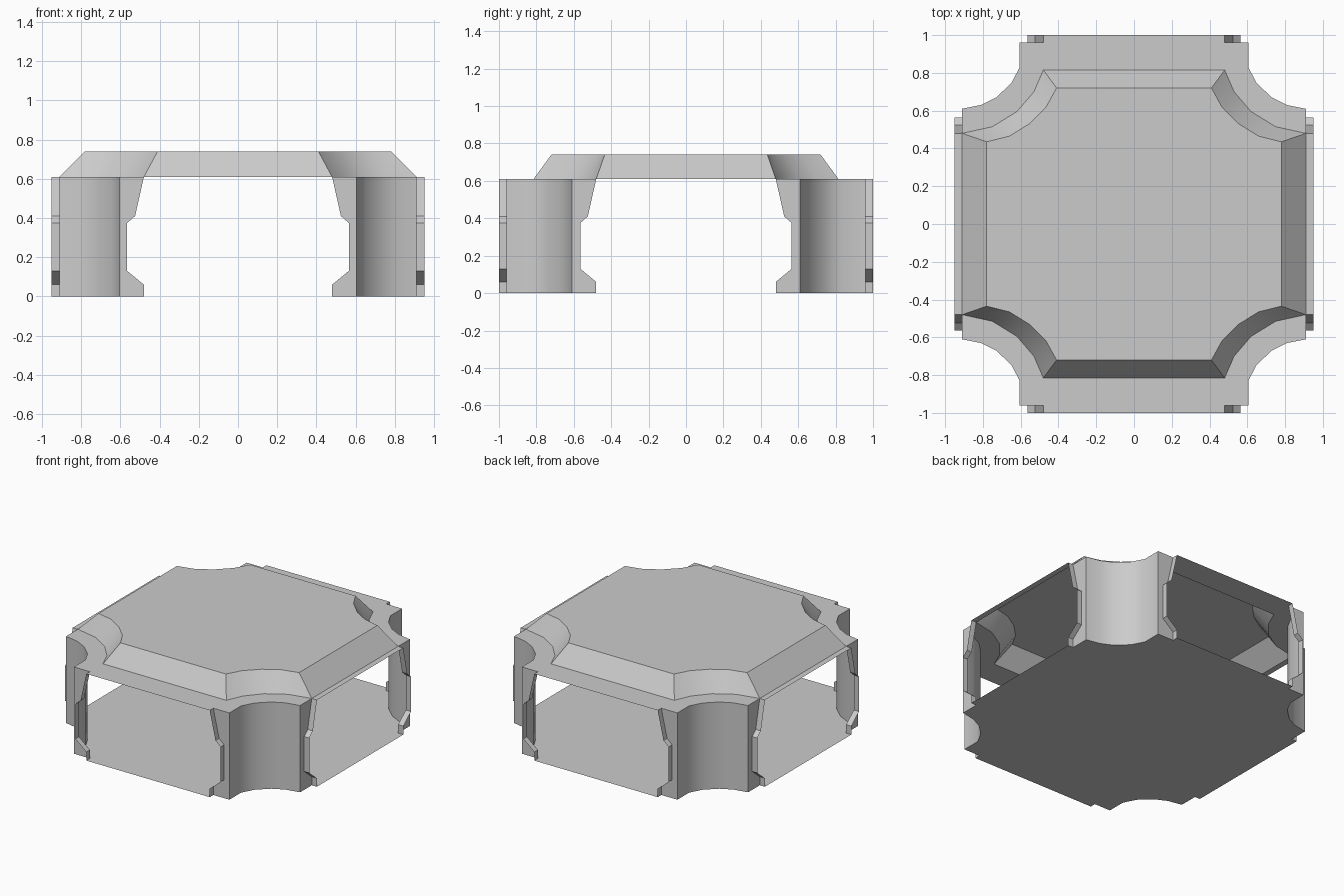
import bpy, bmesh, math
from mathutils import Vector

if "Cube" in bpy.data.objects:
    bpy.data.objects.remove(bpy.data.objects["Cube"])

LEDGE_Z, ROOF_Z = 0.61, 0.74
QUADRANTS = [(1, 1), (-1, 1), (-1, -1), (1, -1)]

# Scalloped corner curves (side to front), in the +x +y quadrant
POST = [(0.91, 0.61), (0.81, 0.63), (0.73, 0.67), (0.65, 0.745), (0.605, 0.83)]
EAVE = [(0.91, 0.48), (0.75, 0.515), (0.62, 0.595), (0.53, 0.70), (0.48, 0.815)]
ROOF = [(0.78, 0.435), (0.66, 0.465), (0.555, 0.53), (0.465, 0.62), (0.41, 0.72)]
# Window edge: offset from centre, height
WINDOW = [(0.48, 0), (0.48, 0.06), (0.565, 0.13), (0.565, 0.375), (0.525, 0.41), (0.48, LEDGE_Z)]


def build(name, faces):
    """Make an object from (points, outward direction) polygons."""
    bm = bmesh.new()
    for pts, out in faces:
        f = bm.faces.new([bm.verts.new(p) for p in pts])
        f.normal_update()
        if f.normal.dot(Vector(out)) < 0:
            f.normal_flip()
    bmesh.ops.remove_doubles(bm, verts=bm.verts, dist=0.0005)
    me = bpy.data.meshes.new(name)
    bm.to_mesh(me)
    bm.free()
    ob = bpy.data.objects.new(name, me)
    bpy.context.collection.objects.link(ob)
    bpy.ops.object.select_all(action='DESELECT')
    ob.select_set(True)
    bpy.context.view_layer.objects.active = ob
    bpy.ops.object.shade_smooth_by_angle(angle=math.radians(30))
    return ob


def mirrored(faces, sx, sy):
    flip = lambda p: (p[0] * sx, p[1] * sy, p[2])
    return [([flip(p) for p in pts], flip(out)) for pts, out in faces]


def loop(curve, z):
    """Full closed outline from one quadrant's curve."""
    pts = []
    for sx, sy in QUADRANTS:
        c = curve if sx * sy > 0 else curve[::-1]
        pts += [(x * sx, y * sy, z) for x, y in c]
    return pts


def bridge(a, b, out, closed=False):
    n = len(a)
    return [([a[i], a[(i + 1) % n], b[(i + 1) % n], b[i]], out)
            for i in range(n if closed else n - 1)]


def at(curve, z):
    return [(x, y, z) for x, y in curve]


# Floor sheet with stepped, scalloped outline
outline = [(0.95, 0.48), (0.91, 0.48)] + POST + [(0.605, 0.96), (0.48, 0.96), (0.48, 1.0)]
build("floor", [(loop(outline, 0), (0, 0, -1))])

# Bevelled roof, open underneath
top = loop(ROOF, ROOF_Z)
build("roof", [(top, (0, 0, 1))] + bridge(loop(EAVE, LEDGE_Z), top, (0, 0, 1), True))

# Flat ledge around the roof
up = (0, 0, 1)
corner = bridge(at(EAVE, LEDGE_Z), at(POST, LEDGE_Z), up)
corner.append((at([EAVE[-1], POST[-1], (0.605, 0.96), (0.48, 0.96)], LEDGE_Z), up))
ledge = []
for s in QUADRANTS:
    ledge += mirrored(corner, *s)
for s in (1, -1):
    ledge.append((at([(-0.48, 0.815 * s), (0.48, 0.815 * s), (0.48, s), (-0.48, s)], LEDGE_Z), up))
    ledge.append((at([(0.91 * s, -0.48), (0.95 * s, -0.48), (0.95 * s, 0.48), (0.91 * s, 0.48)], LEDGE_Z), up))
build("ledge", ledge)

# Corner posts: scalloped wall, two window-edge panels and their raised trim strips
wall = POST + [(0.605, 0.96)]
post = bridge(at(wall, 0), at(wall, LEDGE_Z), (1, 1, 0))
post.append(([(u, 0.96, z) for u, z in WINDOW] + [(0.605, 0.96, LEDGE_Z), (0.605, 0.96, 0)], (0, 1, 0)))
post.append(([(0.91, u, z) for u, z in WINDOW] + [(0.91, 0.61, LEDGE_Z), (0.91, 0.61, 0)], (1, 0, 0)))
front_trim = bridge([(u, 0.96, z) for u, z in WINDOW], [(u, 1.0, z) for u, z in WINDOW], (1, 0, 0))
side_trim = bridge([(0.91, u, z) for u, z in WINDOW], [(0.95, u, z) for u, z in WINDOW], (0, 1, 0))
for (sx, sy), place in zip(QUADRANTS, ("back_right", "back_left", "front_left", "front_right")):
    build("post_" + place, mirrored(post, sx, sy))
    build("window_trim_" + place, mirrored(front_trim + side_trim, sx, sy))
